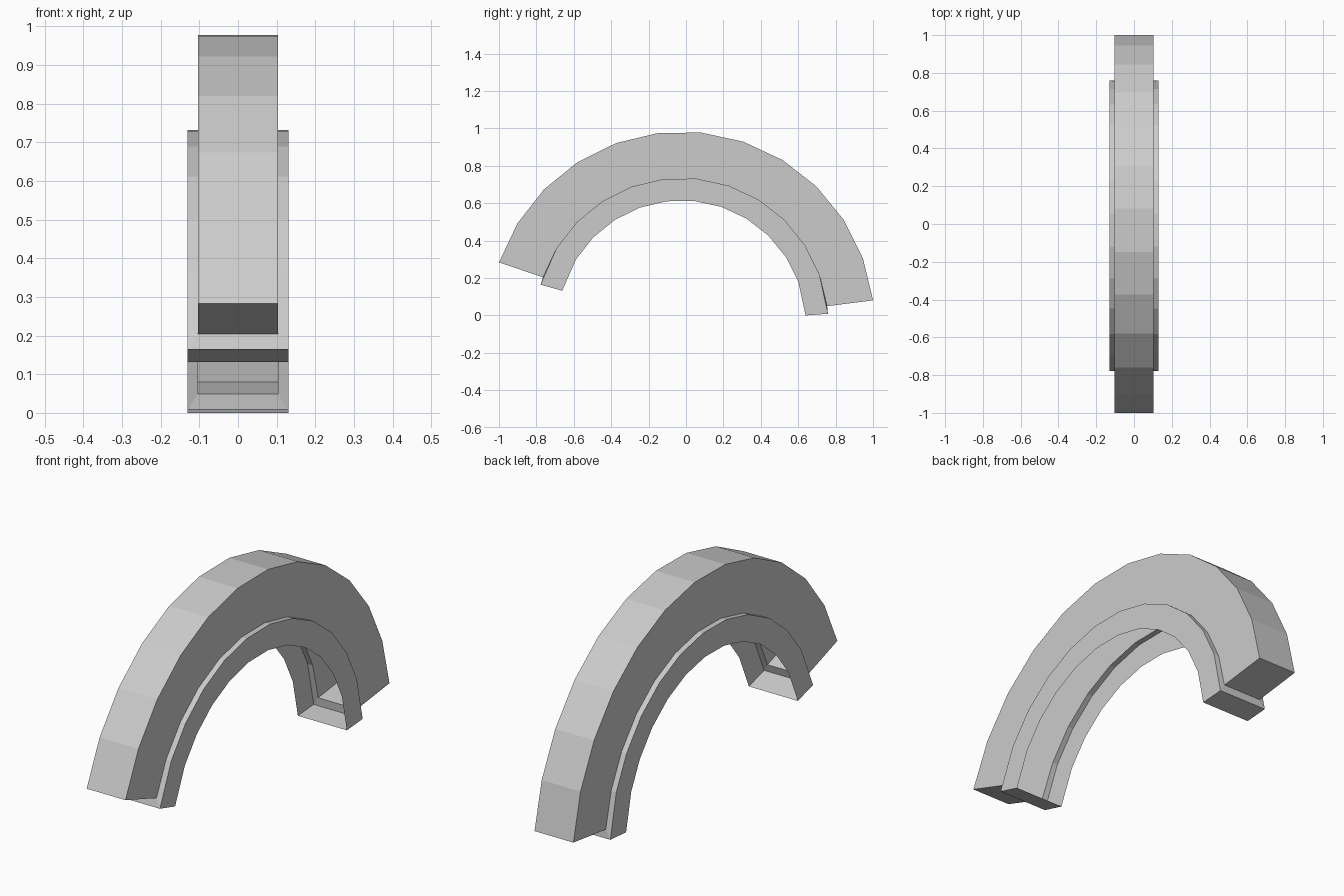
import bpy, bmesh
from math import radians, sin, cos

if "Cube" in bpy.data.objects:
    bpy.data.objects.remove(bpy.data.objects["Cube"])

# Arc layout in the y-z plane
CY, CZ = -0.023, -0.049
MID, HALF, EXTRA, SEGS = 84.2, 77.0, 3.0, 12

# Open stepped section: (x, radius, does the point belong to the longer lower lip)
half = [(0.13, 0.664, True), (0.13, 0.784, True),
        (0.103, 0.784, False), (0.103, 1.0315, False)]
section = half + [(-x, r, lip) for x, r, lip in reversed(half)]

bm = bmesh.new()
rings = []
for i in range(SEGS + 1):
    ring = []
    for x, r, lip in section:
        a = MID - HALF + 2 * HALF * i / SEGS
        if lip and i == 0:
            a -= EXTRA
        if lip and i == SEGS:
            a += EXTRA
        a = radians(a)
        ring.append(bm.verts.new((x, CY + r * cos(a), CZ + r * sin(a))))
    rings.append(ring)

# Side walls, ledges and crown; the underside stays open
for r0, r1 in zip(rings, rings[1:]):
    for k in range(len(section) - 1):
        bm.faces.new((r0[k], r0[k + 1], r1[k + 1], r1[k]))

# End plates: lip, ledge and main body
for ring in (rings[0], rings[-1]):
    for k in range(3):
        bm.faces.new((ring[k], ring[k + 1], ring[6 - k], ring[7 - k]))

bmesh.ops.recalc_face_normals(bm, faces=bm.faces[:])
# Make sure the crown faces outward
bm.faces.ensure_lookup_table()
crown = max(bm.faces, key=lambda f: f.calc_center_median().z)
if crown.normal.z < 0:
    bmesh.ops.reverse_faces(bm, faces=bm.faces[:])

mesh = bpy.data.meshes.new("wheel_fender")
bm.to_mesh(mesh)
bm.free()
bpy.context.collection.objects.link(bpy.data.objects.new("wheel_fender", mesh))
